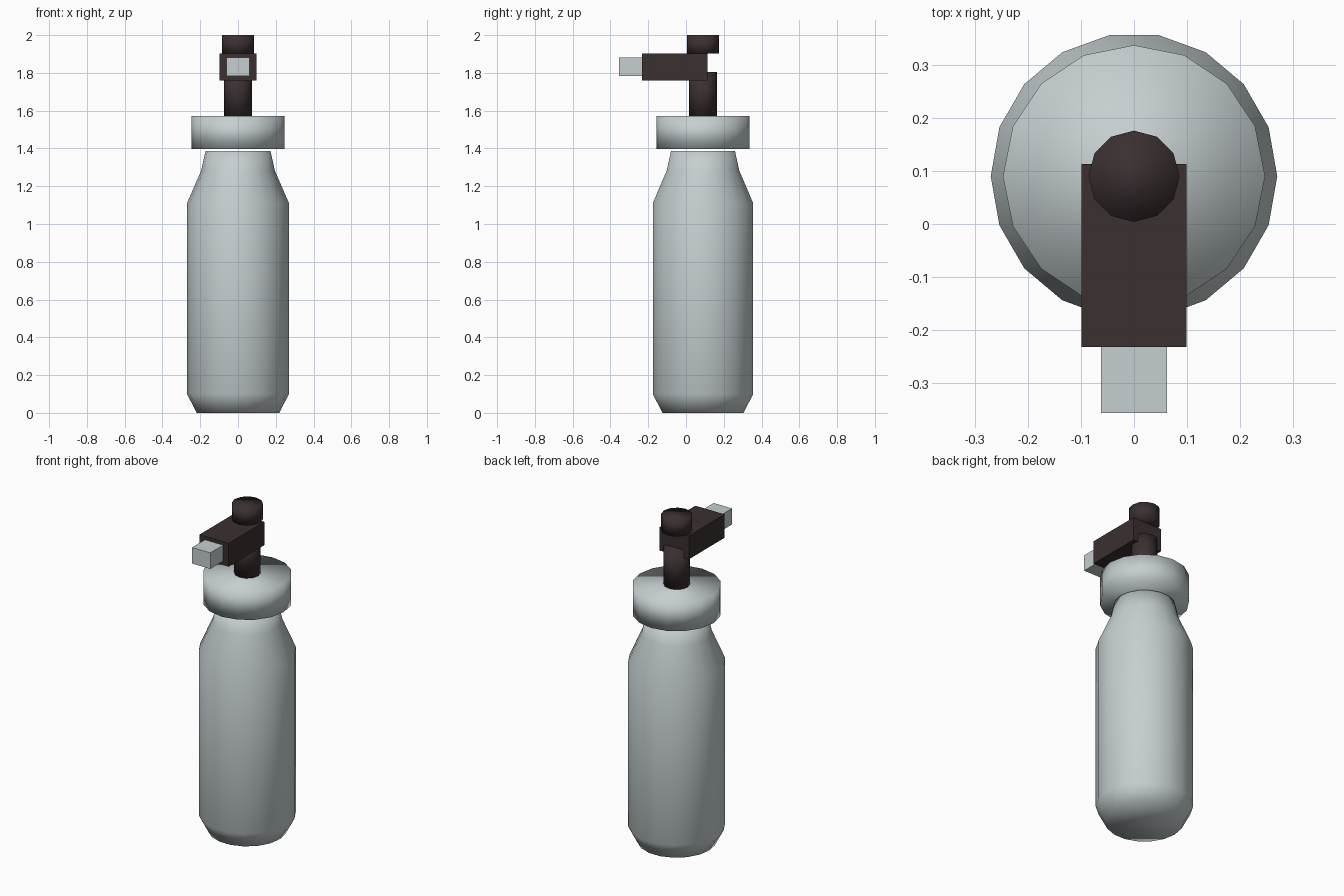
import bpy, bmesh, math

if "Cube" in bpy.data.objects:
    bpy.data.objects.remove(bpy.data.objects["Cube"])

AXIS_Y = 0.09  # the bottle axis sits behind the origin; the nozzle reaches forward


def material(name, rgb):
    m = bpy.data.materials.new(name)
    m.diffuse_color = (*rgb, 1)
    m.use_nodes = True
    m.node_tree.nodes["Principled BSDF"].inputs["Base Color"].default_value = m.diffuse_color
    return m


grey = material("pale_grey", (0.56, 0.62, 0.63))
dark = material("dark_brown", (0.043, 0.029, 0.030))


def finish(bm, name, mat, smooth):
    bmesh.ops.recalc_face_normals(bm, faces=bm.faces)
    for f in bm.faces:
        f.smooth = smooth
    me = bpy.data.meshes.new(name)
    bm.to_mesh(me)
    bm.free()
    me.materials.append(mat)
    ob = bpy.data.objects.new(name, me)
    bpy.context.collection.objects.link(ob)
    return ob


def lathe(name, profile, sides, mat):
    """Closed, smooth turned part from (radius, z) pairs."""
    bm = bmesh.new()
    rings = []
    for r, z in profile:
        angles = [2 * math.pi * i / sides for i in range(sides)]
        rings.append([bm.verts.new((r * math.cos(a), AXIS_Y + r * math.sin(a), z))
                      for a in angles])
    for lo, hi in zip(rings, rings[1:]):
        for i in range(sides):
            j = (i + 1) % sides
            bm.faces.new((lo[i], lo[j], hi[j], hi[i]))
    bm.faces.new(rings[0][::-1])
    bm.faces.new(rings[-1])
    return finish(bm, name, mat, True)


def box(name, lo, hi, mat):
    bm = bmesh.new()
    bmesh.ops.create_cube(bm, size=1)
    for v in bm.verts:
        v.co = [(a + b) / 2 + c * (b - a) for a, b, c in zip(lo, hi, v.co)]
    return finish(bm, name, mat, False)


# Bottle body with bevelled base and tapered shoulder
lathe("bottle", [(0.218, 0), (0.27, 0.10), (0.27, 1.11), (0.195, 1.283), (0.172, 1.386)], 18, grey)
# Screw collar
lathe("collar", [(0.247, 1.398), (0.247, 1.572)], 16, grey)
# Pump stem and push button
lathe("stem", [(0.073, 1.572), (0.073, 1.805)], 12, dark)
lathe("button", [(0.086, 1.902), (0.086, 2.0)], 12, dark)
# Spray head and nozzle
box("spray_head", (-0.099, -0.232, 1.759), (0.099, 0.113, 1.902), dark)
box("nozzle", (-0.062, -0.356, 1.783), (0.062, -0.232, 1.881), grey)
